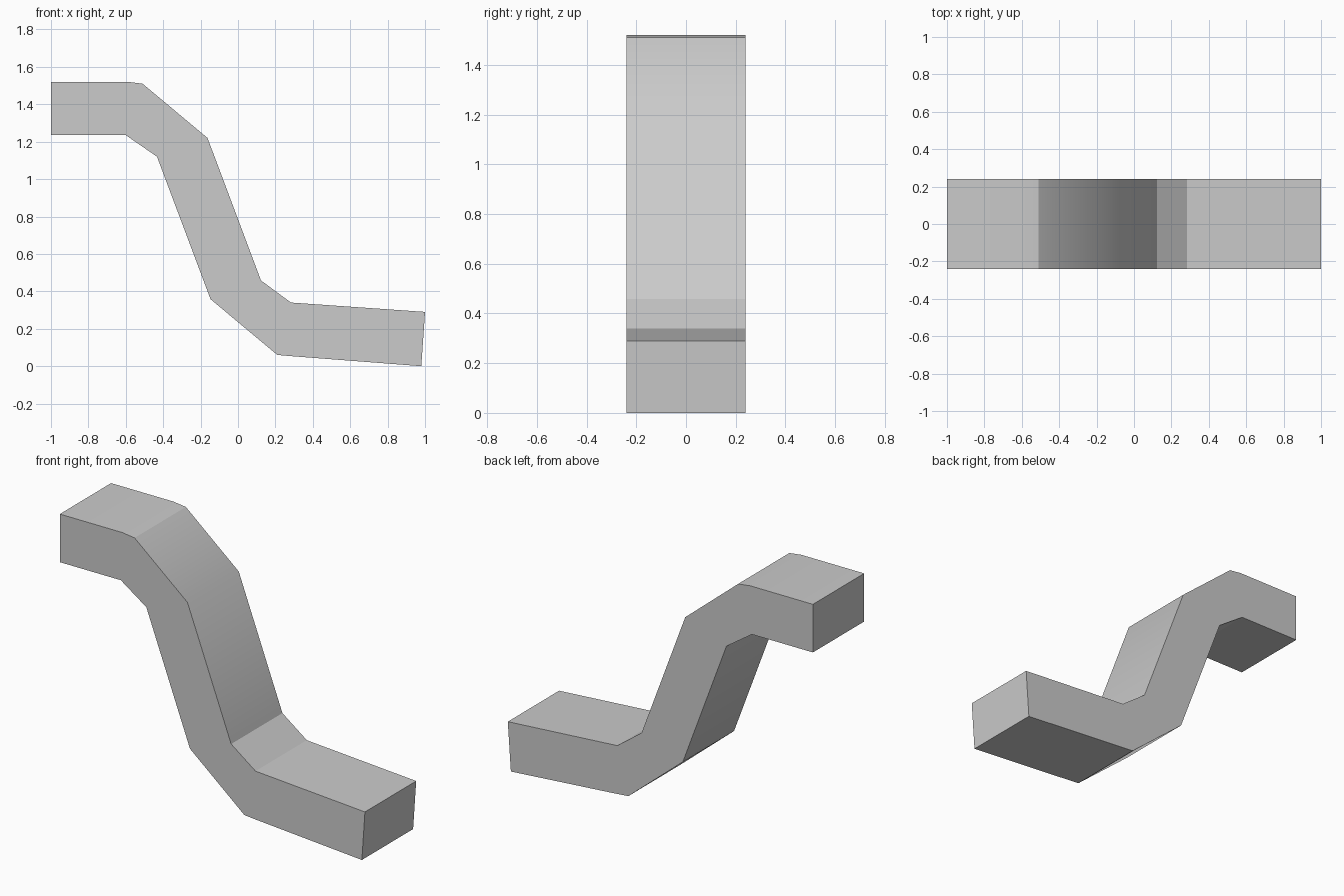
import bpy, bmesh, math

cube = bpy.data.objects.get("Cube")
if cube:
    bpy.data.objects.remove(cube, do_unlink=True)

# Plain grey material
grey = bpy.data.materials.new("plain_grey")
grey.use_nodes = True
colour = (0.6, 0.6, 0.6, 1)
grey.diffuse_color = colour
grey.node_tree.nodes["Principled BSDF"].inputs["Base Color"].default_value = colour

# Side profile of the bent bar: upper edge, then lower edge back again
upper = [(-1, 1.52), (-0.59, 1.52), (-0.51, 1.51), (-0.163, 1.22),
         (0.123, 0.458), (0.283, 0.34), (1, 0.29)]
lower = [(0.98, 0), (0.29, 0.053), (0.21, 0.06), (-0.147, 0.358),
         (-0.433, 1.12), (-0.6, 1.235), (-1, 1.235)]
half_width = 0.24

# Extrude the profile across the width
bm = bmesh.new()
face = bm.faces.new([bm.verts.new((x, -half_width, z)) for x, z in upper + lower])
extruded = bmesh.ops.extrude_face_region(bm, geom=[face], use_keep_orig=True)
moved = [g for g in extruded["geom"] if isinstance(g, bmesh.types.BMVert)]
bmesh.ops.translate(bm, verts=moved, vec=(0, 2 * half_width, 0))
bmesh.ops.recalc_face_normals(bm, faces=bm.faces)
mesh = bpy.data.meshes.new("bent_bar")
bm.to_mesh(mesh)
bm.free()
mesh.materials.append(grey)

bar = bpy.data.objects.new("bent_bar", mesh)
bpy.context.collection.objects.link(bar)

# Soft shading on the shallow bends, crisp edges elsewhere
bpy.ops.object.select_all(action="DESELECT")
bar.select_set(True)
bpy.context.view_layer.objects.active = bar
bpy.ops.object.shade_smooth_by_angle(angle=math.radians(31.5))
